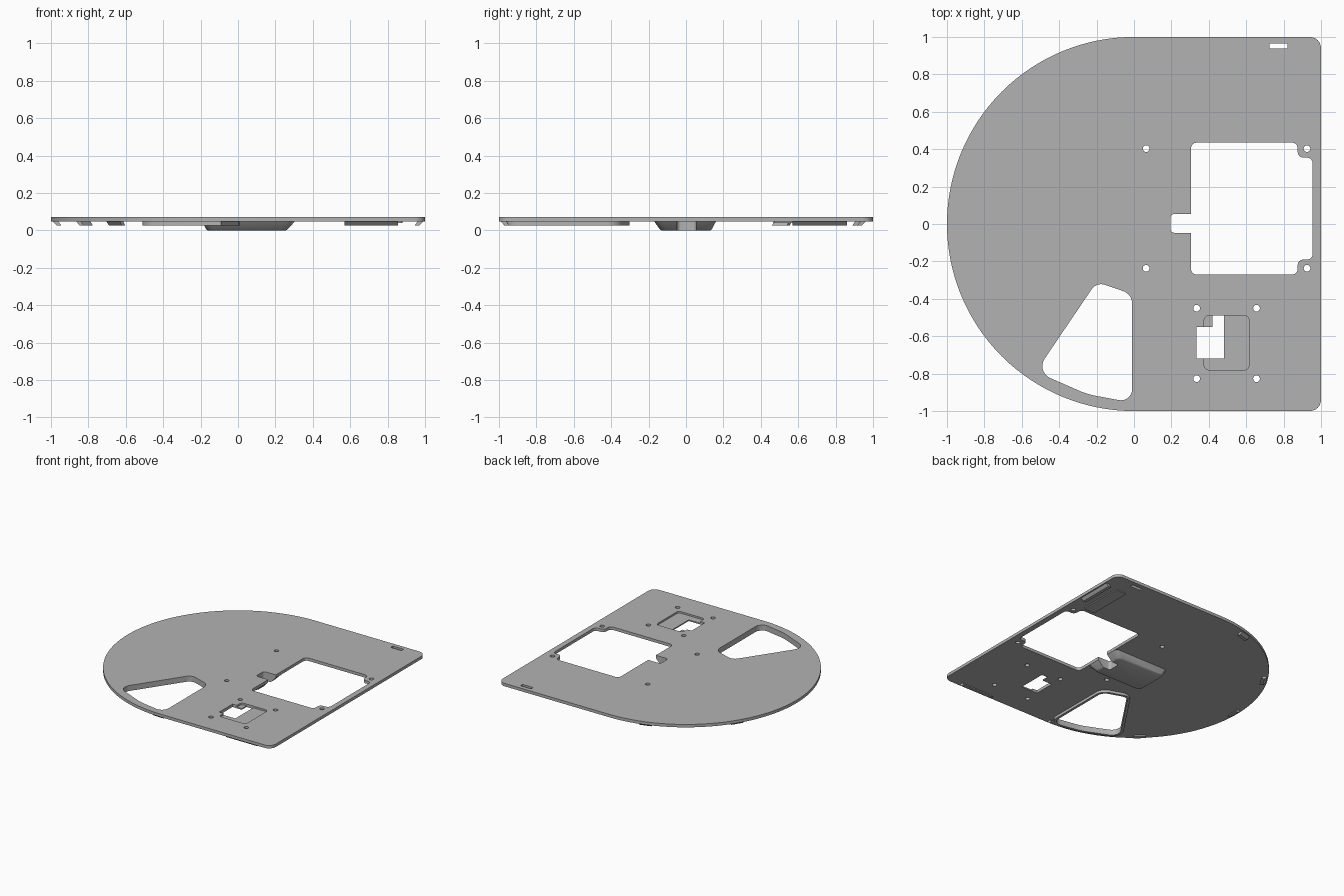
import bpy, bmesh
from math import pi, cos, sin, tan, radians
from mathutils import Vector

if "Cube" in bpy.data.objects:
    bpy.data.objects.remove(bpy.data.objects["Cube"], do_unlink=True)

GREY = (0.45, 0.45, 0.45, 1)
grey = bpy.data.materials.new("plain_grey")
grey.use_nodes = True
grey.diffuse_color = GREY
grey.node_tree.nodes["Principled BSDF"].inputs["Base Color"].default_value = GREY

TOP, UNDER, CLIP_LOW = 0.072, 0.048, 0.027


def fillet(corners, segs=6):
    """Round the corners of an (x, y, radius) polygon."""
    out = []
    for i, (x, y, r) in enumerate(corners):
        p = Vector((x, y))
        if r == 0:
            out.append(p)
            continue
        a = (Vector(corners[i - 1][:2]) - p).normalized()
        b = (Vector(corners[(i + 1) % len(corners)][:2]) - p).normalized()
        half = a.angle(b) / 2
        centre = p + (a + b).normalized() * r / sin(half)
        start = p + a * r / tan(half) - centre
        end = p + b * r / tan(half) - centre
        sweep = start.angle(end)
        for k in range(segs + 1):
            t = k / segs
            out.append(centre + (start * sin((1 - t) * sweep) + end * sin(t * sweep)) / sin(sweep))
    return out


def rect(x0, x1, y0, y1, r=0):
    return fillet([(x0, y0, r), (x1, y0, r), (x1, y1, r), (x0, y1, r)])


def circle(x, y, r, n=16):
    return [Vector((x + r * cos(2 * pi * k / n), y + r * sin(2 * pi * k / n))) for k in range(n)]


def offset(pts, d):
    """Push a clockwise or anticlockwise loop outward by d."""
    area = sum(pts[i - 1].cross(pts[i]) for i in range(len(pts)))
    out = []
    for i, p in enumerate(pts):
        t = (pts[(i + 1) % len(pts)] - pts[i - 1]).normalized()
        out.append(p + Vector((t.y, -t.x)) * (d if area > 0 else -d))
    return out


def finish(name, mesh, bm):
    bmesh.ops.remove_doubles(bm, verts=bm.verts, dist=0.0001)
    bmesh.ops.recalc_face_normals(bm, faces=bm.faces)
    bm.to_mesh(mesh)
    bm.free()
    mesh.materials.clear()
    mesh.materials.append(grey)
    obj = bpy.data.objects.new(name, mesh)
    bpy.context.collection.objects.link(obj)
    bpy.ops.object.select_all(action="DESELECT")
    obj.select_set(True)
    bpy.context.view_layer.objects.active = obj
    bpy.ops.object.shade_smooth_by_angle(angle=radians(30))
    return obj


def sheet(name, loops, z0, z1):
    """Flat sheet: first loop is the outline, the others are holes."""
    curve = bpy.data.curves.new(name, "CURVE")
    curve.dimensions, curve.fill_mode = "2D", "BOTH"
    curve.extrude = (z1 - z0) / 2
    for pts in loops:
        spline = curve.splines.new("POLY")
        spline.points.add(len(pts) - 1)
        for sp, p in zip(spline.points, pts):
            sp.co = (p.x, p.y, 0, 1)
        spline.use_cyclic_u = True
    temp = bpy.data.objects.new(name + "_curve", curve)
    bpy.context.collection.objects.link(temp)
    deps = bpy.context.evaluated_depsgraph_get()
    mesh = bpy.data.meshes.new_from_object(temp.evaluated_get(deps))
    bpy.data.objects.remove(temp, do_unlink=True)
    bm = bmesh.new()
    bm.from_mesh(mesh)
    bmesh.ops.translate(bm, verts=bm.verts, vec=(0, 0, (z0 + z1) / 2))
    return finish(name, mesh, bm)


def loft(name, levels):
    """Solid through (z, loop) levels of equal point count."""
    bm = bmesh.new()
    rings = [[bm.verts.new((p.x, p.y, z)) for p in pts] for z, pts in levels]
    n = len(rings[0])
    for lo, hi in zip(rings, rings[1:]):
        for i in range(n):
            bm.faces.new((lo[i - 1], lo[i], hi[i], hi[i - 1]))
    bm.faces.new(rings[0])
    bm.faces.new(rings[-1])
    return finish(name, bpy.data.meshes.new(name), bm)


# Main plate: half disc joined to a square with rounded corners
ARC = 64
outline = [Vector((cos(a), sin(a))) for a in (pi / 2 + pi * k / ARC for k in range(ARC + 1))]
outline += fillet([(0, -1, 0), (1, -1, 0.06), (1, 1, 0.06), (0, 1, 0)])[1:-1]

main_opening = fillet([
    (0.305, -0.27, 0.03), (0.875, -0.27, 0.03), (0.875, -0.19, 0.03), (0.955, -0.19, 0.03),
    (0.955, 0.355, 0.03), (0.875, 0.355, 0.03), (0.875, 0.435, 0.03), (0.305, 0.435, 0.03),
    (0.305, 0.053, 0), (0.195, 0.053, 0.02), (0.195, -0.047, 0.02), (0.305, -0.047, 0)])
fan_opening = fillet([
    (-0.01, -0.375, 0.07), (-0.2, -0.31, 0.06), (-0.525, -0.79, 0.07),
    (-0.25, -0.91, 0.4), (-0.01, -0.955, 0.06)], 8)
pocket = fillet([
    (0.375, -0.78, 0.025), (0.615, -0.78, 0.025), (0.615, -0.49, 0.025), (0.375, -0.49, 0.025),
    (0.375, -0.55, 0), (0.335, -0.55, 0), (0.335, -0.72, 0), (0.375, -0.72, 0)])
slot = rect(0.725, 0.822, 0.938, 0.965)
bolts = [circle(x, y, 0.018) for x in (0.065, 0.925) for y in (0.403, -0.237)]
bolts += [circle(x, y, 0.018) for x in (0.335, 0.655) for y in (-0.45, -0.827)]
sheet("base_plate", [outline, main_opening, fan_opening, pocket, slot] + bolts, UNDER, TOP)

# Sunken floor of the small pocket, leaving its window open
FLOOR = 0.058
loft("pocket_floor", [(z, fillet([
    (0.375, -0.72, 0), (0.375, -0.78, 0.025), (0.615, -0.78, 0.025),
    (0.615, -0.49, 0.025), (0.48, -0.49, 0), (0.48, -0.72, 0)])) for z in (UNDER, FLOOR)])
loft("pocket_ledge", [(z, fillet([
    (0.375, -0.55, 0), (0.42, -0.55, 0), (0.42, -0.49, 0), (0.375, -0.49, 0.025)]))
    for z in (UNDER, FLOOR)])

# Skirt hanging under the fan-shaped opening
sheet("opening_skirt", [offset(fan_opening, 0.02), fan_opening], CLIP_LOW, UNDER)


# Tapered boss under the plate, notched on the side of the main opening
def boss_loop(x0, x1, y0, y1):
    return fillet([
        (x0, y0, 0.035), (x1, y0, 0.035), (x1, -0.047, 0), (0.195, -0.047, 0.02),
        (0.195, 0.053, 0.02), (x1, 0.053, 0), (x1, y1, 0.035), (x0, y1, 0.035)])


loft("underside_boss", [
    (UNDER, boss_loop(-0.19, 0.304, -0.17, 0.16)),
    (0.006, boss_loop(-0.17, 0.265, -0.14, 0.138)),
    (0, boss_loop(-0.16, 0.255, -0.13, 0.128))])


# Edge clips and strips, slanting inward toward their lower edge
def clip(name, centre, angle, length):
    out = Vector((cos(angle), sin(angle)))
    side = Vector((-out.y, out.x)) * length / 2
    c = Vector(centre)

    def ring(inner, outer):
        return [c + out * inner - side, c + out * outer - side,
                c + out * outer + side, c + out * inner + side]
    loft(name, [(CLIP_LOW, ring(-0.035, -0.01)), (UNDER, ring(-0.02, 0.01))])


for i, deg in enumerate((107, 148, 180, 227.5, 267.5)):
    a = radians(deg)
    clip("edge_clip_%d" % (i + 1), (0.98 * cos(a), 0.98 * sin(a)), a, 0.095)
clip("front_strip", (0.712, -0.98), -pi / 2, 0.285)
clip("left_strip", (0.98, 0.715), 0, 0.29)

# Thin pad beneath the rear corner
loft("corner_pad", [(z, rect(0.78, 0.88, 0.47, 0.84, 0.015)) for z in (UNDER - 0.008, UNDER)])
